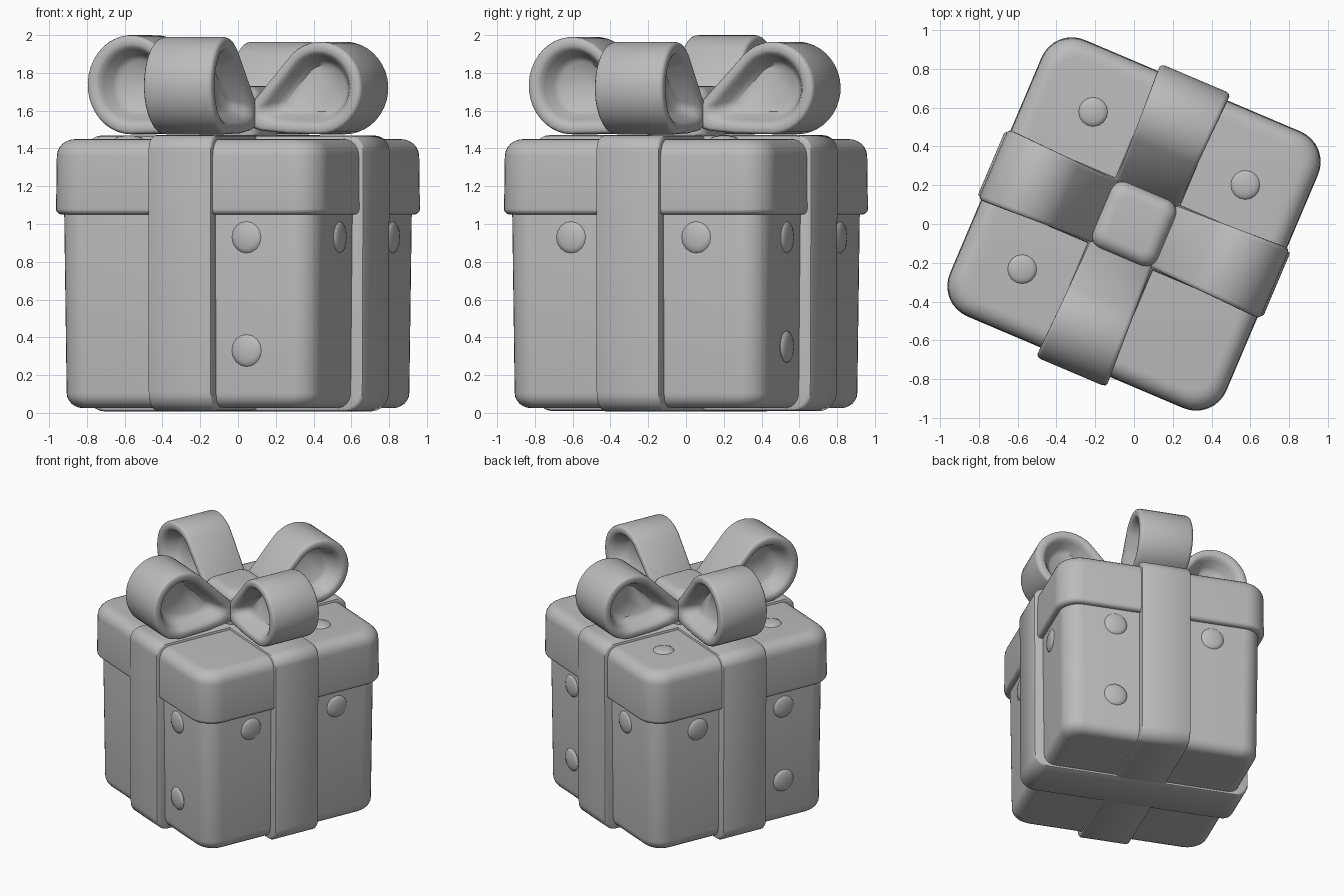
import bpy, bmesh, math
from mathutils import Matrix, Vector

if "Cube" in bpy.data.objects:
    bpy.data.objects.remove(bpy.data.objects["Cube"])

TURN = Matrix.Rotation(math.radians(-23), 4, 'Z')   # whole gift is turned on its base

grey = bpy.data.materials.new("plain grey")
grey.diffuse_color = (0.5, 0.5, 0.5, 1)
grey.use_nodes = True
grey.node_tree.nodes["Principled BSDF"].inputs["Base Color"].default_value = grey.diffuse_color


def finish(name, bm, local=Matrix(), angle=40):
    """Turn a bmesh into a shaded object."""
    bmesh.ops.recalc_face_normals(bm, faces=bm.faces)
    me = bpy.data.meshes.new(name)
    bm.to_mesh(me)
    bm.free()
    me.transform(TURN @ local)
    me.materials.append(grey)
    ob = bpy.data.objects.new(name, me)
    bpy.context.collection.objects.link(ob)
    bpy.ops.object.select_all(action='DESELECT')
    ob.select_set(True)
    bpy.context.view_layer.objects.active = ob
    bpy.ops.object.shade_smooth_by_angle(angle=math.radians(angle))
    return ob


def loft(rings):
    """Skin matching rings of points and cap both ends."""
    bm = bmesh.new()
    loops = [[bm.verts.new(p) for p in ring] for ring in rings]
    n = len(loops[0])
    for a, b in zip(loops, loops[1:]):
        for i in range(n):
            j = (i + 1) % n
            bm.faces.new((a[i], a[j], b[j], b[i]))
    bm.faces.new(loops[0])
    bm.faces.new(loops[-1])
    return bm


def rounded_square(half, radius, z, steps=8):
    pts = []
    for q in range(4):
        cx = (half - radius) * (1 if q in (0, 3) else -1)
        cy = (half - radius) * (1 if q in (0, 1) else -1)
        for k in range(steps + 1):
            a = math.pi / 2 * (q + k / steps)
            pts.append((cx + radius * math.cos(a), cy + radius * math.sin(a), z))
    return pts


def soft_box(name, half_low, half_top, z0, z1, radius, edge_low, edge_top):
    """Box with round corners, softened rims and a slight taper."""
    rings = []
    for half, z, e, sign in ((half_low, z0, edge_low, 1), (half_top, z1, edge_top, -1)):
        part = []
        for k in range(7):
            a = math.pi / 2 * k / 6
            inset = e * (1 - math.sin(a))
            part.append(rounded_square(half - inset, radius - inset * 0.6,
                                       z + sign * e * (1 - math.cos(a))))
        rings += part if sign > 0 else part[::-1]
    return finish(name, loft(rings))


# Box and overhanging lid
soft_box("box_body", 0.725, 0.735, 0.025, 1.08, 0.14, 0.08, 0.02)
soft_box("lid", 0.775, 0.772, 1.05, 1.45, 0.17, 0.03, 0.09)


# Crossed ribbons wrapping lid, sides and base
def ribbon_profile():
    pts = []
    for cx, cz, r, start in ((0.695, 0.105, 0.10, -90), (0.715, 1.38, 0.085, 0),
                             (-0.715, 1.38, 0.085, 90), (-0.695, 0.105, 0.10, 180)):
        for k in range(9):
            a = math.radians(start + 90 * k / 8)
            pts.append((cx + r * math.cos(a), cz + r * math.sin(a)))
    return pts


def shrink(p, d):
    return (p[0] - math.copysign(d, p[0]), p[1] + (d if p[1] < 0.7 else -d))


for name, quarter, drop in (("ribbon_front_back", 0, 0.0), ("ribbon_left_right", 1, 0.002)):
    prof = [(y, z + 0.005 - drop) for y, z in ribbon_profile()]
    rings = []
    for x, d in ((-0.182, 0.015), (-0.178, 0.005), (-0.168, 0),
                 (0.168, 0), (0.178, 0.005), (0.182, 0.015)):
        rings.append([(x, *shrink(p, d)) for p in prof])
    finish(name, loft(rings), Matrix.Rotation(quarter * math.pi / 2, 4, 'Z'))


# Bow loops: teardrop bands with a hollowed opening on both sides
def teardrop(reach):
    pts = [(0.11, 1.60), (0.10, 1.56), (0.12, 1.52), (0.2, 1.495), (0.35, 1.48)]
    for k in range(25):
        a = math.radians(-90 + 222 * k / 24)
        pts.append((reach - 0.245 + 0.245 * math.cos(a), 1.72 + 0.245 * math.sin(a)))
    return pts


SIDE = [(0.50, 0.07), (0.60, 0.10), (0.70, 0.155), (0.76, 0.18),
        (0.82, 0.19), (0.94, 0.19), (0.98, 0.183), (1.0, 0.168)]

for name, turn, reach, top in (("bow_loop_back", 0, 0.815, 1.965),
                               ("bow_loop_left", 90, 0.79, 2.0),
                               ("bow_loop_front", 180, 0.83, 1.99),
                               ("bow_loop_right", 270, 0.79, 1.965)):
    stretch = (top - 1.475) / 0.49
    prof = [(r, 1.475 + (z - 1.475) * stretch) for r, z in teardrop(reach)]
    c = (reach - 0.28, 1.475 + 0.24 * stretch)
    rings = []
    for s, x in [(s, -x) for s, x in SIDE] + SIDE[::-1]:
        # bands are a little narrower near the knot
        rings.append([(x * (0.88 + 0.15 * r / reach), c[0] + (r - c[0]) * s, c[1] + (z - c[1]) * s)
                      for r, z in prof])
    finish(name, loft(rings), Matrix.Rotation(math.radians(turn), 4, 'Z'), 50)

# Centre knot
soft_box("bow_knot", 0.175, 0.185, 1.44, 1.73, 0.075, 0.04, 0.07)


# Raised polka dots, low domes on lid and walls
def dot(name, place, radius=0.085):
    bm = bmesh.new()
    bmesh.ops.create_uvsphere(bm, u_segments=16, v_segments=8, radius=radius)
    bmesh.ops.scale(bm, verts=bm.verts, vec=Vector((1, 1, 0.25)))
    finish(name, bm, place)


for x, y in ((-0.42, 0.45), (0.45, 0.41), (-0.44, -0.44)):
    dot("lid_dot", Matrix.Translation((x, y, 1.45)), 0.075)

# wall dots: wall turn from front (degrees), offset along wall, height
for turn, t, z in ((0, 0.36, 0.93), (0, 0.36, 0.33), (90, -0.35, 0.93), (90, 0.37, 0.93),
                   (180, -0.36, 0.93), (180, -0.36, 0.35), (180, 0.36, 0.93),
                   (270, -0.36, 0.93), (270, 0.36, 0.93), (270, 0.36, 0.35)):
    place = (Matrix.Rotation(math.radians(turn), 4, 'Z')
             @ Matrix.Translation((t, -0.732, z))
             @ Matrix.Rotation(math.pi / 2, 4, 'X'))
    dot("wall_dot", place)
